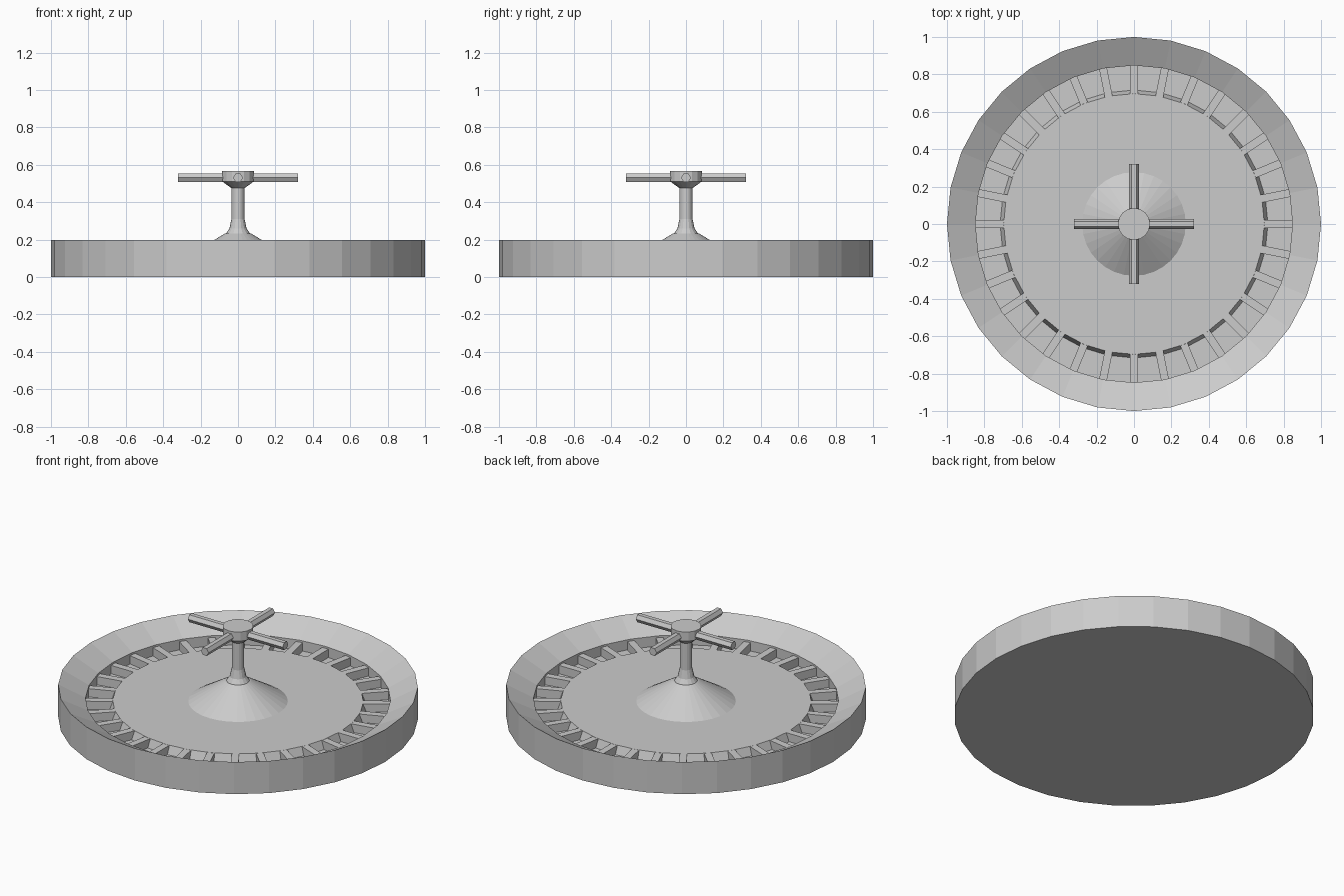
import bpy, bmesh, math
from mathutils import Matrix

if "Cube" in bpy.data.objects:
    bpy.data.objects.remove(bpy.data.objects["Cube"])

grey = bpy.data.materials.new("plain_grey")
grey.diffuse_color = (0.6, 0.6, 0.6, 1)
grey.use_nodes = True
grey.node_tree.nodes["Principled BSDF"].inputs["Base Color"].default_value = grey.diffuse_color


def finish(name, bm):
    bmesh.ops.recalc_face_normals(bm, faces=bm.faces)
    me = bpy.data.meshes.new(name)
    bm.to_mesh(me)
    bm.free()
    me.materials.append(grey)
    ob = bpy.data.objects.new(name, me)
    bpy.context.collection.objects.link(ob)
    return ob


def lathe(name, profile, sides):
    """Closed solid from (radius, z) points, bottom centre to top centre."""
    bm = bmesh.new()
    rings = []
    for r, z in profile:
        if r == 0:
            rings.append([bm.verts.new((0, 0, z))] * sides)
        else:
            rings.append([bm.verts.new((r * math.cos(math.tau * i / sides),
                                        r * math.sin(math.tau * i / sides), z))
                          for i in range(sides)])
    for a, b in zip(rings, rings[1:]):
        for i in range(sides):
            j = (i + 1) % sides
            quad = list(dict.fromkeys([a[i], a[j], b[j], b[i]]))
            bm.faces.new(quad)
    return finish(name, bm)


# Bowl with sloped rim and a sunken pocket floor
lathe("bowl", [(0, 0), (1, 0), (1, 0.197), (0.848, 0.117), (0.848, 0.055), (0, 0.055)], 32)

# Raised inner disc with bevelled edge
lathe("wheel_disc", [(0, 0.05), (0.718, 0.05), (0.697, 0.106), (0, 0.106)], 32)

# Pocket dividers
bm = bmesh.new()
for i in range(32):
    m = (Matrix.Rotation(math.tau * i / 32, 4, 'Z') @ Matrix.Translation((0.767, 0, 0.078))
         @ Matrix.Diagonal((0.162, 0.042, 0.055, 1)))
    bmesh.ops.create_cube(bm, size=1, matrix=m)
finish("pocket_dividers", bm)

# Centre cone, post and hub
lathe("centre_cone", [(0, 0.098), (0.29, 0.098), (0.07, 0.233), (0, 0.233)], 32)
lathe("post", [(0, 0.23), (0.066, 0.23), (0.046, 0.26), (0.035, 0.31), (0.035, 0.475),
               (0.086, 0.512), (0.086, 0.568), (0, 0.568)], 16)

# Four hexagonal handle bars
bm = bmesh.new()
for i in range(4):
    m = (Matrix.Rotation(math.tau * i / 4, 4, 'Z') @ Matrix.Translation((0.195, 0, 0.531))
         @ Matrix.Rotation(math.pi / 2, 4, 'Y'))
    bmesh.ops.create_cone(bm, cap_ends=True, segments=6, radius1=0.026, radius2=0.026,
                          depth=0.254, matrix=m)
finish("handles", bm)
